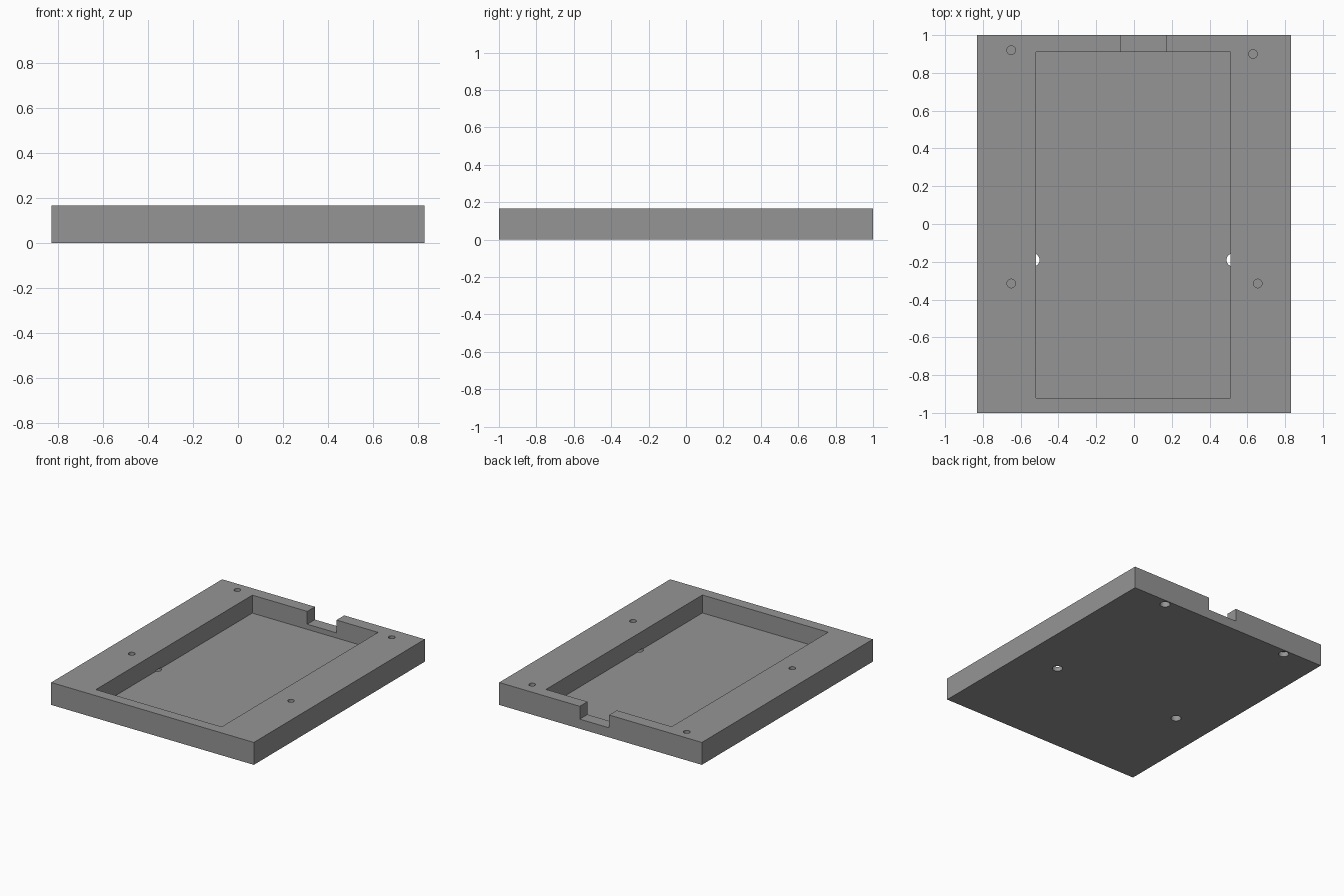
import bpy

if "Cube" in bpy.data.objects:
    bpy.data.objects.remove(bpy.data.objects["Cube"])

W, L, H = 1.66, 2.0, 0.166
FLOOR = 0.033

grey = bpy.data.materials.new("mid_grey")
grey.diffuse_color = (0.3, 0.3, 0.3, 1)
grey.use_nodes = True
grey.node_tree.nodes["Principled BSDF"].inputs["Base Color"].default_value = grey.diffuse_color


def box(name, x0, x1, y0, y1, z0, z1):
    bpy.ops.mesh.primitive_cube_add(
        size=1, location=((x0 + x1) / 2, (y0 + y1) / 2, (z0 + z1) / 2))
    ob = bpy.context.object
    ob.name = name
    ob.scale = (x1 - x0, y1 - y0, z1 - z0)
    bpy.ops.object.transform_apply(location=True, rotation=True, scale=True)
    return ob


def rod(name, x, y, r, z0, z1):
    bpy.ops.mesh.primitive_cylinder_add(
        vertices=32, radius=r, depth=z1 - z0, location=(x, y, (z0 + z1) / 2))
    bpy.context.object.name = name
    return bpy.context.object


# Tray body
tray = box("tray", -W / 2, W / 2, -L / 2, L / 2, 0, H)
tray.data.materials.append(grey)

# Pocket and cable notch in the back wall
cutters = [
    box("pocket_cutter", -0.52, 0.51, -0.92, 0.91, FLOOR, 0.3),
    box("notch_cutter", -0.07, 0.17, 0.85, 1.1, 0.071, 0.32),
]

# Blind screw holes in the rim
for x, y in ((-0.65, 0.92), (0.63, 0.90), (-0.65, -0.315), (0.655, -0.315)):
    cutters.append(rod("screw_hole_cutter", x, y, 0.023, 0.06, 0.3))

# Shallow holes in the underside, the front pair breaking into the pocket
for x in (-0.535, 0.525):
    for y in (0.956, -0.19):
        cutters.append(rod("base_hole_cutter", x, y, 0.035, -0.1, 0.038))

for c in cutters:
    c.hide_render = True
    c.hide_set(True)
    mod = tray.modifiers.new(c.name, 'BOOLEAN')
    mod.operation = 'DIFFERENCE'
    mod.solver = 'EXACT'
    mod.object = c

# Smooth hole walls, sharp edges elsewhere
bpy.context.view_layer.objects.active = tray
tray.select_set(True)
for mod in list(tray.modifiers):
    bpy.ops.object.modifier_apply(modifier=mod.name)
bpy.ops.object.shade_smooth_by_angle(angle=0.52)
